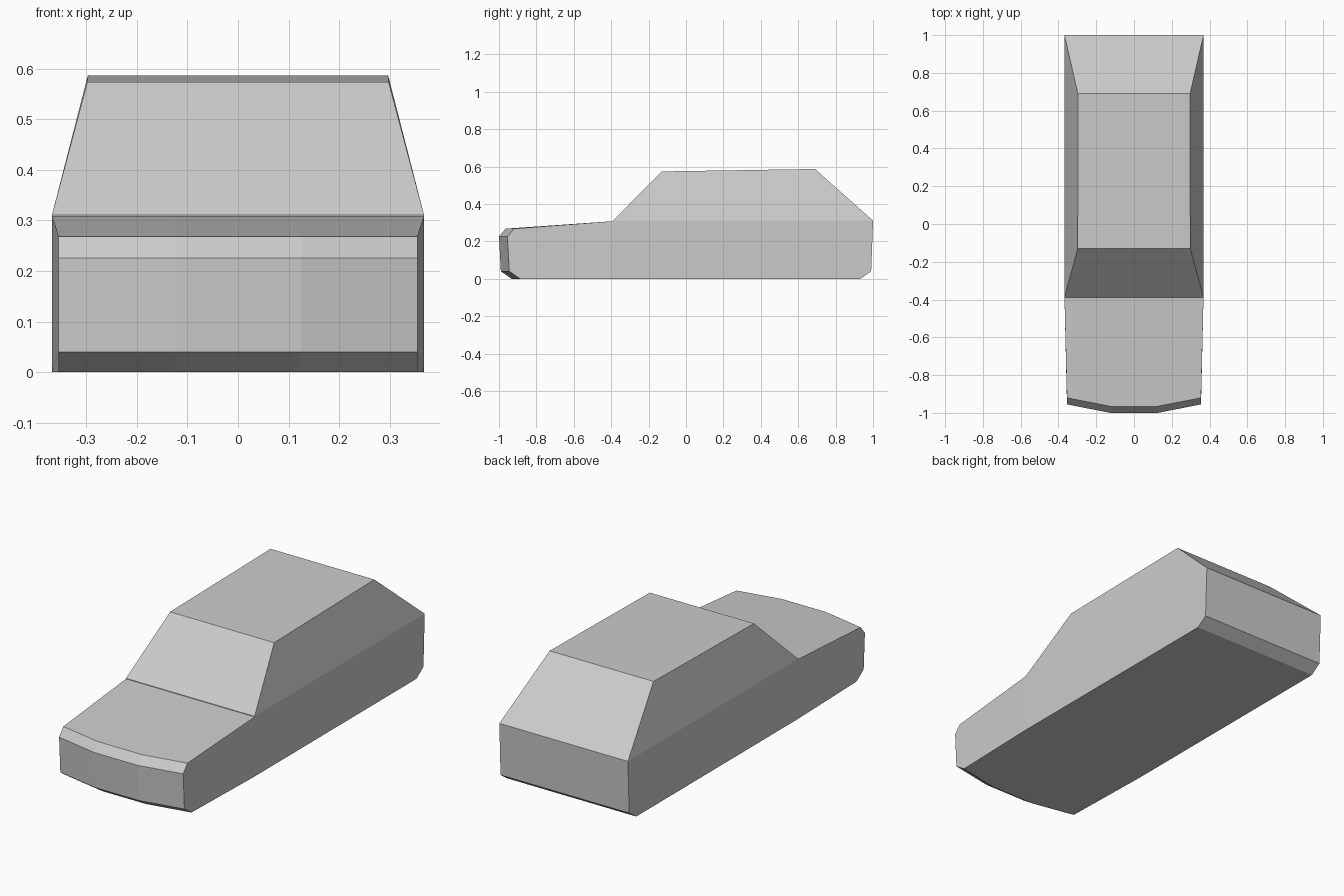
import bpy, bmesh

if "Cube" in bpy.data.objects:
    bpy.data.objects.remove(bpy.data.objects["Cube"])


def loft(name, stations, columns, side_loops):
    """Closed ring of stations, each a row of points across x, capped at both sides."""
    bm = bmesh.new()
    rows = [[bm.verts.new(p) for p in columns(*s)] for s in stations]
    n = len(rows)
    for i in range(n):
        a, b = rows[i], rows[(i + 1) % n]
        for j in range(len(a) - 1):
            bm.faces.new((a[j], a[j + 1], b[j + 1], b[j]))
    for loop in side_loops:
        for side in (0, -1):
            bm.faces.new([rows[i][side] for i in loop])
    bmesh.ops.recalc_face_normals(bm, faces=bm.faces)
    mesh = bpy.data.meshes.new(name)
    bm.to_mesh(mesh)
    bm.free()
    bpy.context.collection.objects.link(bpy.data.objects.new(name, mesh))


# Lower body: y, z, half width, backward sweep of the outer corners
sweep = 0.045
body = [
    (-0.932, 0.0, 0.355, sweep), (-0.99, 0.04, 0.355, sweep),
    (-1.0, 0.226, 0.355, sweep), (-0.965, 0.268, 0.355, sweep),
    (-0.39, 0.308, 0.368, 0), (1.0, 0.308, 0.368, 0),
    (0.99, 0.04, 0.368, 0), (0.932, 0.0, 0.368, 0), (-0.39, 0.0, 0.368, 0),
]
loft("lower_body", body,
     lambda y, z, w, s: [(-w, y + s, z), (-0.125, y, z), (0.125, y, z), (w, y + s, z)],
     [(0, 1, 2, 3, 4, 8), (4, 5, 6, 7, 8)])

# Cabin: tapered block with a thin lip at the waistline
cabin = [
    (-0.39, 0.308, 0.368), (-0.39, 0.311, 0.368), (-0.13, 0.574, 0.298),
    (0.69, 0.587, 0.297), (1.0, 0.311, 0.368), (1.0, 0.308, 0.368),
]
loft("cabin", cabin,
     lambda y, z, w: [(-w, y, z), (w, y, z)],
     [(0, 1, 4, 5), (1, 2, 3, 4)])
